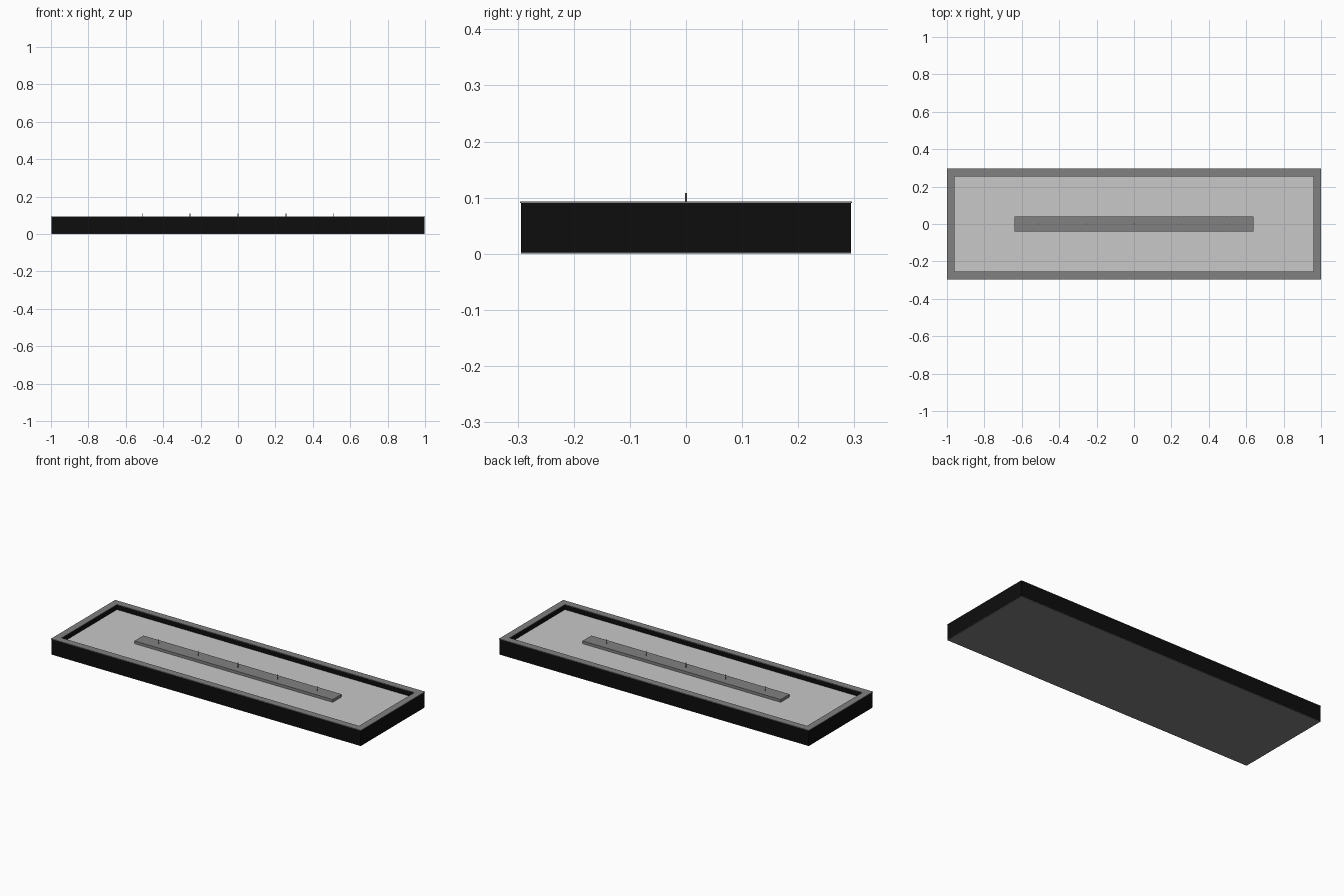
import bpy
import bmesh

cube = bpy.data.objects.get("Cube")
if cube:
    bpy.data.objects.remove(cube, do_unlink=True)


def material(name, value):
    mat = bpy.data.materials.new(name)
    mat.use_nodes = True
    color = (value, value, value, 1)
    mat.diffuse_color = color
    mat.node_tree.nodes["Principled BSDF"].inputs["Base Color"].default_value = color
    return mat


BLACK = material("black wall", 0.004)
GREY = material("mid grey stone", 0.22)
LIGHT = material("light grey water", 0.58)


def finish(name, bm, mat):
    bmesh.ops.recalc_face_normals(bm, faces=bm.faces)
    mesh = bpy.data.meshes.new(name)
    bm.to_mesh(mesh)
    bm.free()
    mesh.materials.append(mat)
    obj = bpy.data.objects.new(name, mesh)
    bpy.context.collection.objects.link(obj)
    return obj


def box(name, hx, hy, z0, z1, mat):
    """Centred box from half sizes and a height range."""
    bm = bmesh.new()
    bmesh.ops.create_cube(bm, size=2)
    for v in bm.verts:
        v.co = (v.co.x * hx, v.co.y * hy, z1 if v.co.z > 0 else z0)
    return finish(name, bm, mat)


def frame(name, outer, inner, z0, z1, mat):
    """Rectangular ring with mitred corners."""
    bm = bmesh.new()
    corners = [(-1, -1), (1, -1), (1, 1), (-1, 1)]
    loops = [[bm.verts.new((sx * h[0], sy * h[1], z)) for sx, sy in corners]
             for h, z in ((outer, z0), (outer, z1), (inner, z1), (inner, z0))]
    for a, b in zip(loops, loops[1:] + loops[:1]):
        for i in range(4):
            j = (i + 1) % 4
            bm.faces.new((a[i], a[j], b[j], b[i]))
    return finish(name, bm, mat)


# Basin: floor plate, dark walls and a thin overhanging rim
opening = (0.96, 0.255)
box("basin_floor", 0.998, 0.294, 0, 0.002, GREY)
frame("basin_walls", (0.998, 0.294), opening, 0.002, 0.09, BLACK)
frame("basin_rim", (1.0, 0.296), opening, 0.09, 0.093, GREY)

# Water sheet and the raised bar in the middle
box("water", opening[0], opening[1], 0.055, 0.063, LIGHT)
box("nozzle_bar", 0.64, 0.041, 0.055, 0.079, GREY)

# Row of thin nozzles
for i in range(-2, 3):
    bm = bmesh.new()
    bmesh.ops.create_cone(bm, cap_ends=True, segments=8, radius1=0.002,
                          radius2=0.002, depth=0.03)
    nozzle = finish(f"nozzle_{i + 3}", bm, GREY)
    nozzle.location = (i * 0.256, 0, 0.093)
